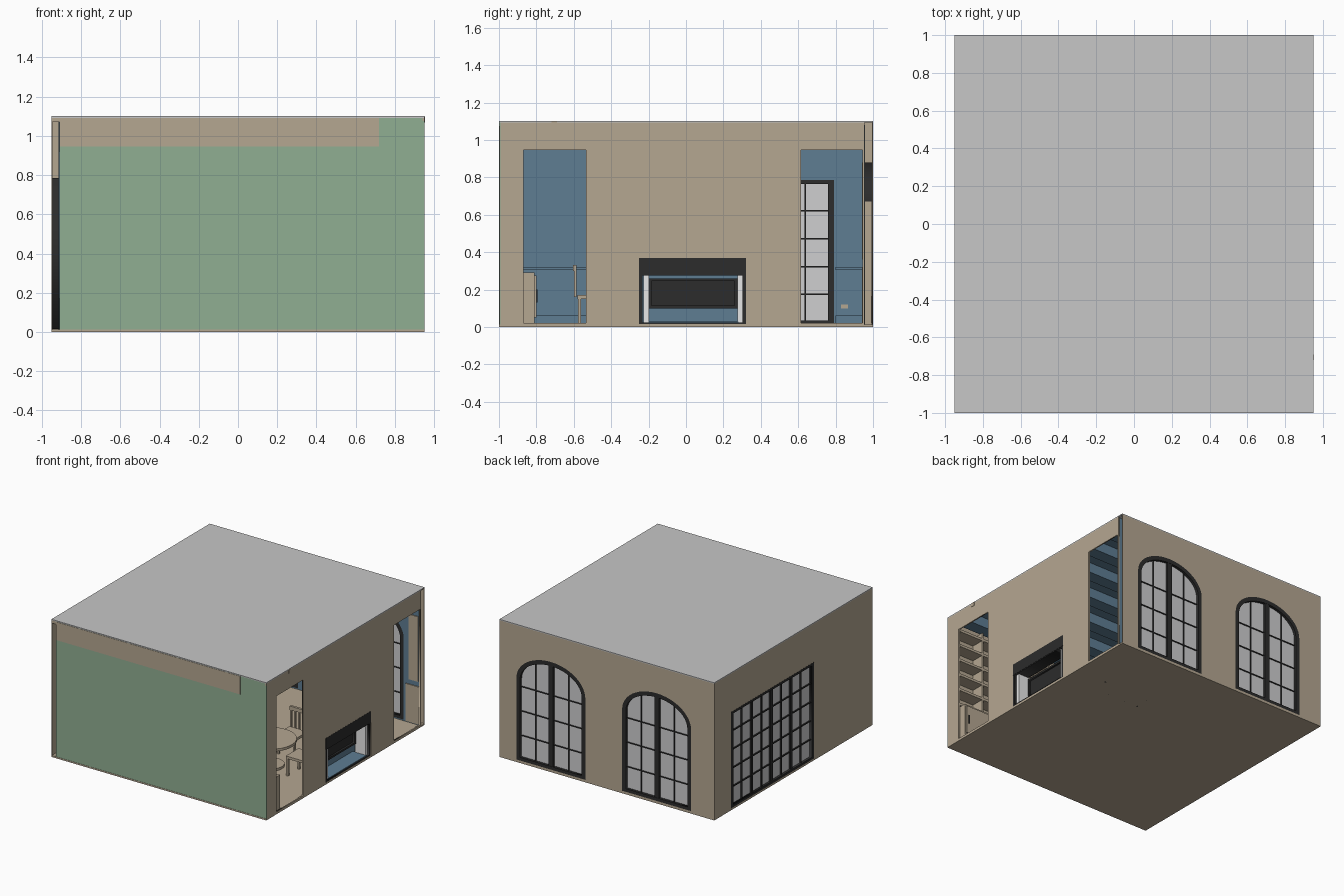
import bpy, math
from mathutils import Matrix

if "Cube" in bpy.data.objects:
    bpy.data.objects.remove(bpy.data.objects["Cube"])


def material(name, r, g, b):
    m = bpy.data.materials.new(name)
    m.diffuse_color = (r, g, b, 1)
    m.use_nodes = True
    m.node_tree.nodes["Principled BSDF"].inputs["Base Color"].default_value = m.diffuse_color
    return m


BEIGE = material("beige", 0.46, 0.385, 0.285)
BLUE = material("blue", 0.112, 0.205, 0.29)
GREEN = material("green", 0.28, 0.425, 0.29)
DARK = material("charcoal", 0.025, 0.025, 0.025)
GREY = material("ceiling_grey", 0.57, 0.57, 0.57)
GLASS = material("pale_glass", 0.62, 0.62, 0.63)
WHITE = material("white", 0.8, 0.8, 0.8)


def add_mesh(name, mesh, mat):
    mesh.materials.clear()
    mesh.materials.append(mat)
    ob = bpy.data.objects.new(name, mesh)
    bpy.context.collection.objects.link(ob)
    return ob


def box(name, x0, x1, y0, y1, z0, z1, mat):
    v = [(x, y, z) for x in (x0, x1) for y in (y0, y1) for z in (z0, z1)]
    f = [(0, 1, 3, 2), (4, 6, 7, 5), (0, 4, 5, 1), (2, 3, 7, 6), (0, 2, 6, 4), (1, 5, 7, 3)]
    me = bpy.data.meshes.new(name)
    me.from_pydata(v, [], f)
    return add_mesh(name, me, mat)


def panel(name, axis, lo, hi, loops, mat):
    """Upright slab with holes: the first loop is the outline, others are holes."""
    cu = bpy.data.curves.new(name, 'CURVE')
    cu.dimensions, cu.fill_mode, cu.extrude = '2D', 'BOTH', (hi - lo) / 2
    for loop in loops:
        s = cu.splines.new('POLY')
        s.points.add(len(loop) - 1)
        for p, (a, b) in zip(s.points, loop):
            p.co = (a, b, 0, 1)
        s.use_cyclic_u = True
    tmp = bpy.data.objects.new(name + "_curve", cu)
    bpy.context.collection.objects.link(tmp)
    bpy.context.view_layer.update()
    me = bpy.data.meshes.new_from_object(tmp.evaluated_get(bpy.context.evaluated_depsgraph_get()))
    bpy.data.objects.remove(tmp)
    mid = (lo + hi) / 2
    if axis == 'x':
        me.transform(Matrix(((0, 0, 1, mid), (1, 0, 0, 0), (0, 1, 0, 0), (0, 0, 0, 1))))
    else:
        me.transform(Matrix(((1, 0, 0, 0), (0, 0, -1, mid), (0, 1, 0, 0), (0, 0, 0, 1))))
    return add_mesh(name, me, mat)


def rect(a0, a1, b0, b1):
    return [(a0, b0), (a1, b0), (a1, b1), (a0, b1)]


SPRING = 0.67


def arch(cx, hw, z0, rise, n=24):
    pts = [(cx - hw, z0), (cx + hw, z0)]
    return pts + [(cx + hw * math.cos(math.pi * i / n), SPRING + rise * math.sin(math.pi * i / n))
                  for i in range(n + 1)]


# Floor and ceiling
box("floor", -0.95, 0.95, -1, 1, 0, 0.012, BEIGE)
box("ceiling", -0.95, 0.95, -1, 1, 1.092, 1.1, GREY)
box("inner_ceiling", -0.91, 0.94, -0.98, 0.95, 1.08, 1.09, BLUE)
for i in range(7):
    y = -0.85 + i * 0.28
    box("ceiling_beam", -0.91, 0.94, y - 0.05, y + 0.05, 1.0, 1.08, BLUE)

# Front wall: green panel, beige header, open gap at the left end
box("front_wall", -0.91, 0.95, -0.998, -0.992, 0.012, 1.092, GREEN)
box("front_header", -0.91, 0.72, -1, -0.993, 0.945, 1.09, BEIGE)
box("front_corner_block", -0.95, -0.91, -1, -0.96, 1.07, 1.092, BEIGE)
box("crown_strip", 0.94, 0.95, -1, -0.70, 1.075, 1.092, BEIGE)
box("crown_bracket", 0.93, 0.953, -0.72, -0.69, 1.068, 1.098, BEIGE)

# Right wall with two tall openings and the fireplace opening
panel("right_wall", 'x', 0.94, 0.95,
      [rect(-0.992, 0.955, 0.012, 1.092), rect(-0.87, -0.535, 0.02, 0.945),
       rect(0.615, 0.945, 0.02, 0.945), rect(-0.25, 0.32, 0.016, 0.37)], BEIGE)

# Fireplace seen from its open back
box("fireplace_lintel", 0.84, 0.951, -0.25, 0.32, 0.28, 0.37, DARK)
panel("fireplace_surround", 'x', 0.85, 0.949,
      [rect(-0.25, 0.32, 0.013, 0.28), rect(-0.232, 0.302, 0.025, 0.275)], DARK)
for y in (-0.212, 0.29):
    box("fireplace_pillar", 0.84, 0.935, y - 0.014, y + 0.014, 0.02, 0.28, WHITE)
box("fireplace_back", 0.80, 0.82, -0.25, 0.32, 0.013, 0.28, BLUE)
box("fireplace_hearth", 0.80, 0.94, -0.2, 0.28, 0.013, 0.03, BLUE)
panel("fireplace_insert_rim", 'x', 0.82, 0.85,
      [rect(-0.2, 0.275, 0.1, 0.26), rect(-0.185, 0.26, 0.115, 0.245)], DARK)
box("fireplace_insert", 0.82, 0.835, -0.185, 0.26, 0.115, 0.245, DARK)

# Back wall: outer and inner skins with two arched doorways
CENTRES = (-0.44, 0.495)
holes = [arch(c, 0.305, 0.02, 0.21) for c in CENTRES]
panel("back_wall_outer", 'y', 0.994, 1.0, [rect(-0.95, 0.95, 0.012, 1.092)] + holes, BEIGE)
panel("back_wall_inner", 'y', 0.950, 0.956, [rect(-0.91, 0.94, 0.012, 1.08)] + holes, BLUE)
box("back_wall_panel", 0.82, 0.94, 0.942, 0.95, 0.02, 0.32, BEIGE)
box("back_wall_upper_panel", 0.85, 0.93, 0.942, 0.95, 0.36, 0.88, BEIGE)

for c in CENTRES:
    panel("arched_door_frame", 'y', 0.95, 1.0,
          [arch(c, 0.305, 0.02, 0.21), arch(c, 0.272, 0.045, 0.177)], DARK)
    panel("arched_door_glass", 'y', 0.975, 0.979, [arch(c, 0.273, 0.044, 0.178)], GLASS)
    box("arched_door_stile", c - 0.02, c + 0.02, 0.965, 0.998, 0.03, SPRING + 0.18, DARK)
    for s in (-1, 1):
        x = c + s * 0.146
        box("arched_door_mullion", x - 0.004, x + 0.004, 0.969, 0.986, 0.04, SPRING + 0.152, DARK)
        x = c + s * 0.309
        box("arched_door_jamb", x - 0.003, x + 0.003, 0.957, 0.993, 0.013, SPRING, BEIGE)
    for z in (0.215, 0.41, 0.605):
        box("arched_door_muntin", c - 0.27, c + 0.27, 0.969, 0.986, z - 0.004, z + 0.004, DARK)

# Left wall: outer and inner skins with a wide gridded door
door = rect(-0.26, 0.79, 0.016, 0.785)
panel("left_wall_outer", 'x', -0.95, -0.946, [rect(-1, 0.994, 0.012, 1.092), door], BEIGE)
panel("left_wall_inner", 'x', -0.914, -0.91, [rect(-0.99, 0.95, 0.012, 1.08), door], BLUE)
panel("grid_door_frame", 'x', -0.951, -0.909, [door, rect(-0.23, 0.76, 0.035, 0.765)], DARK)
box("grid_door_glass", -0.932, -0.928, -0.235, 0.765, 0.03, 0.77, GLASS)
for i in range(1, 8):
    y = -0.23 + 0.99 * i / 8
    w = 0.018 if i == 4 else (0.011 if i % 2 == 0 else 0.004)
    box("grid_door_upright", -0.944, -0.916, y - w, y + w, 0.03, 0.77, DARK)
for i in range(1, 5):
    z = 0.025 + 0.149 * i
    box("grid_door_muntin", -0.942, -0.918, -0.235, 0.765, z - 0.004, z + 0.004, DARK)
for y0, y1 in ((-0.99, -0.27), (0.80, 0.95)):
    box("chair_rail", -0.911, -0.9, y0, y1, 0.305, 0.32, BLUE)
    box("baseboard", -0.911, -0.9, y0, y1, 0.012, 0.06, BLUE)
box("wall_outlet", -0.911, -0.905, 0.83, 0.865, 0.1, 0.12, BEIGE)

# Bookcase along the inside of the front wall
box("bookcase_back", -0.9, 0.94, -0.991, -0.98, 0.012, 1.08, BEIGE)
for i in range(6):
    z = 0.32 + i * 0.125
    box("bookcase_shelf", -0.9, 0.94, -0.98, -0.875, z - 0.01, z + 0.01, BEIGE)
box("bookcase_cabinet", -0.9, 0.94, -0.98, -0.81, 0.012, 0.29, BEIGE)
for i in range(8):
    x = -0.88 + i * 0.228
    box("cabinet_door", x, x + 0.215, -0.81, -0.80, 0.05, 0.275, BEIGE)
    box("cabinet_handle", x + 0.19, x + 0.197, -0.80, -0.794, 0.13, 0.2, DARK)
    box("bookcase_divider", x - 0.01, x + 0.005, -0.98, -0.875, 0.29, 1.0, BEIGE)


# Chairs and round table
def chair(x, y, turn):
    place = Matrix.Translation((x, y, 0)) @ Matrix.Rotation(turn, 4, 'Z')
    parts = [box("chair_seat", -0.08, 0.08, -0.08, 0.08, 0.15, 0.17, BEIGE),
             box("chair_top_rail", -0.08, 0.08, -0.105, -0.085, 0.3, 0.33, BEIGE)]
    for i in (-1, 1):
        for j in (-1, 1):
            parts.append(box("chair_leg", i * 0.07 - 0.008, i * 0.07 + 0.008,
                             j * 0.07 - 0.008, j * 0.07 + 0.008, 0.012, 0.15, BEIGE))
    for i in range(5):
        a = -0.07 + i * 0.035
        parts.append(box("chair_spindle", a - 0.006, a + 0.006, -0.1, -0.085, 0.16, 0.31, BEIGE))
    for p in parts:
        p.data.transform(place)


for k in range(4):
    t = k * math.pi / 2
    chair(0.45 + 0.27 * math.sin(t), -0.23 - 0.27 * math.cos(t), t)
for label, r, z0, z1 in (("table_top", 0.19, 0.21, 0.23), ("table_post", 0.025, 0.03, 0.21),
                         ("table_base", 0.1, 0.012, 0.03)):
    bpy.ops.mesh.primitive_cylinder_add(vertices=24, radius=r, depth=z1 - z0,
                                        location=(0.45, -0.23, (z0 + z1) / 2))
    bpy.context.object.name = label
    bpy.context.object.data.materials.append(BEIGE)

# Small dark feet showing on the underside of the floor
for x in (0.27, 0.38, 0.55, 0.68):
    for y in (0.36, 0.48):
        box("floor_foot", x - 0.008, x + 0.008, y - 0.008, y + 0.008, 0, 0.016, DARK)
        bpy.context.view_layer.update()
